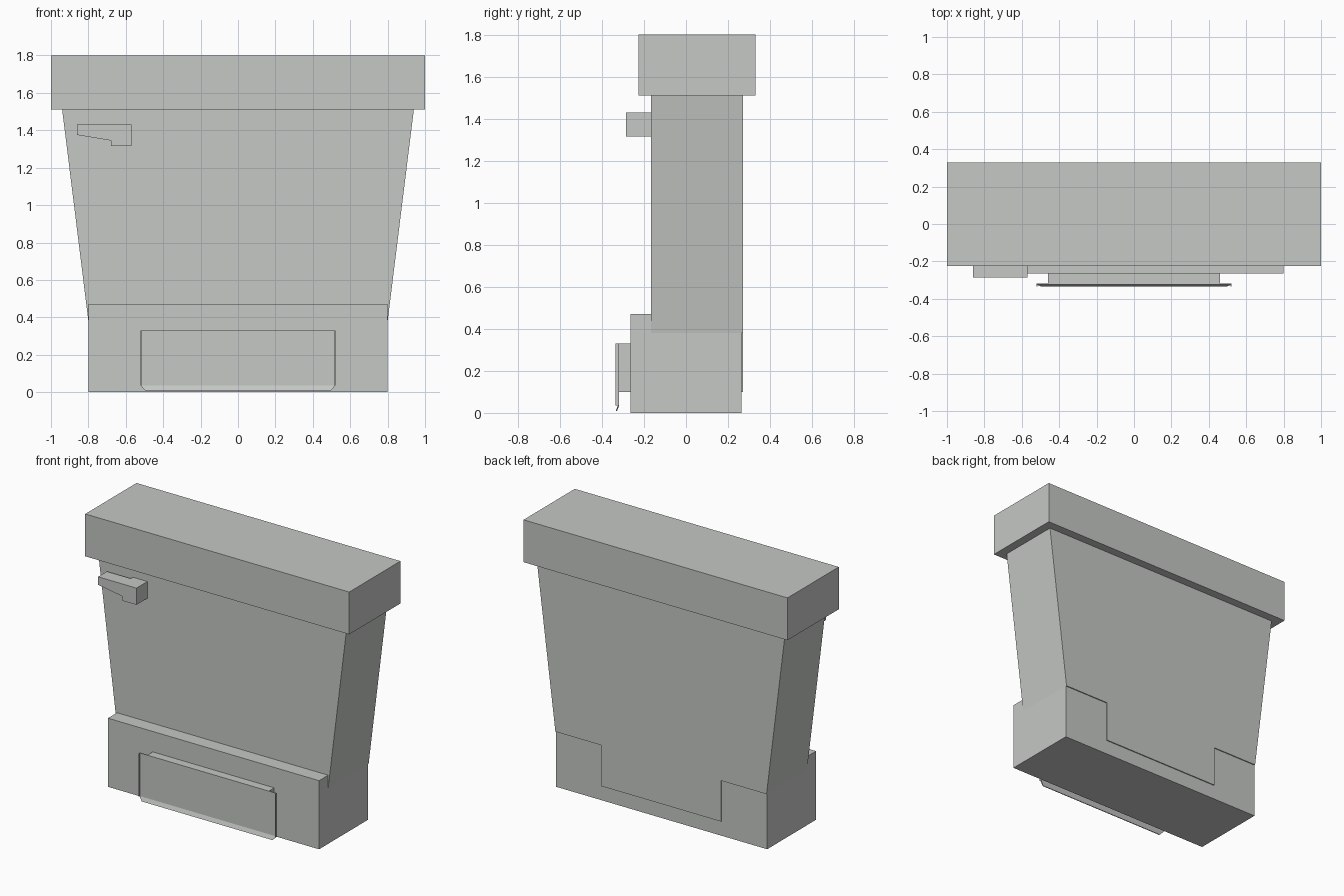
import bpy, bmesh

if "Cube" in bpy.data.objects:
    bpy.data.objects.remove(bpy.data.objects["Cube"])

# Single ceramic-like grey
grey = bpy.data.materials.new("light grey")
grey.diffuse_color = (0.56, 0.58, 0.56, 1.0)
grey.use_nodes = True
grey.node_tree.nodes["Principled BSDF"].inputs["Base Color"].default_value = grey.diffuse_color


def prism(name, outline, y0, y1):
    """Extrude an x/z outline from y0 to y1."""
    bm = bmesh.new()
    face = bm.faces.new([bm.verts.new((x, y0, z)) for x, z in outline])
    ext = bmesh.ops.extrude_face_region(bm, geom=[face])
    moved = [g for g in ext["geom"] if isinstance(g, bmesh.types.BMVert)]
    bmesh.ops.translate(bm, verts=moved, vec=(0, y1 - y0, 0))
    bmesh.ops.recalc_face_normals(bm, faces=bm.faces)
    mesh = bpy.data.meshes.new(name)
    bm.to_mesh(mesh)
    bm.free()
    mesh.materials.append(grey)
    ob = bpy.data.objects.new(name, mesh)
    bpy.context.collection.objects.link(ob)
    return ob


def box(name, x0, x1, y0, y1, z0, z1):
    return prism(name, [(x0, z0), (x1, z0), (x1, z1), (x0, z1)], y0, y1)


# Lid, tapered tank and base block
box("lid", -1, 1, -0.225, 0.33, 1.51, 1.80)
prism("tank_body", [(-0.80, 0.38), (0.80, 0.38), (0.94, 1.51), (-0.94, 1.51)],
      -0.167, 0.271)
box("base", -0.80, 0.80, -0.265, 0.264, 0, 0.47)

# Tongue on the back of the base, and the block carrying the front plate
box("back_tongue", -0.455, 0.455, 0.20, 0.271, 0.10, 0.38)
box("plate_mount", -0.46, 0.46, -0.319, -0.20, 0.10, 0.33)

# Front plate with thin side flanges
box("front_plate", -0.517, 0.517, -0.324, -0.318, 0.035, 0.33)
for side, s in (("left", -1), ("right", 1)):
    a, b = sorted((s * 0.515, s * 0.52))
    box("plate_flange_" + side, a, b, -0.335, -0.318, 0.035, 0.33)

# Flared bottom lip: its lower edge leans forward and is narrower
lip = prism("plate_lip", [(-0.495, 0.008), (0.495, 0.008),
                          (0.52, 0.035), (-0.52, 0.035)], -0.324, -0.318)
for v in lip.data.vertices:
    if v.co.z < 0.02:
        v.co.y -= 0.011

# Flush handle: lever arm and the knob joining it to the tank
prism("handle_lever", [(-0.86, 1.375), (-0.68, 1.345), (-0.68, 1.43), (-0.86, 1.43)],
      -0.285, -0.19)
box("handle_knob", -0.68, -0.57, -0.285, -0.16, 1.315, 1.43)
